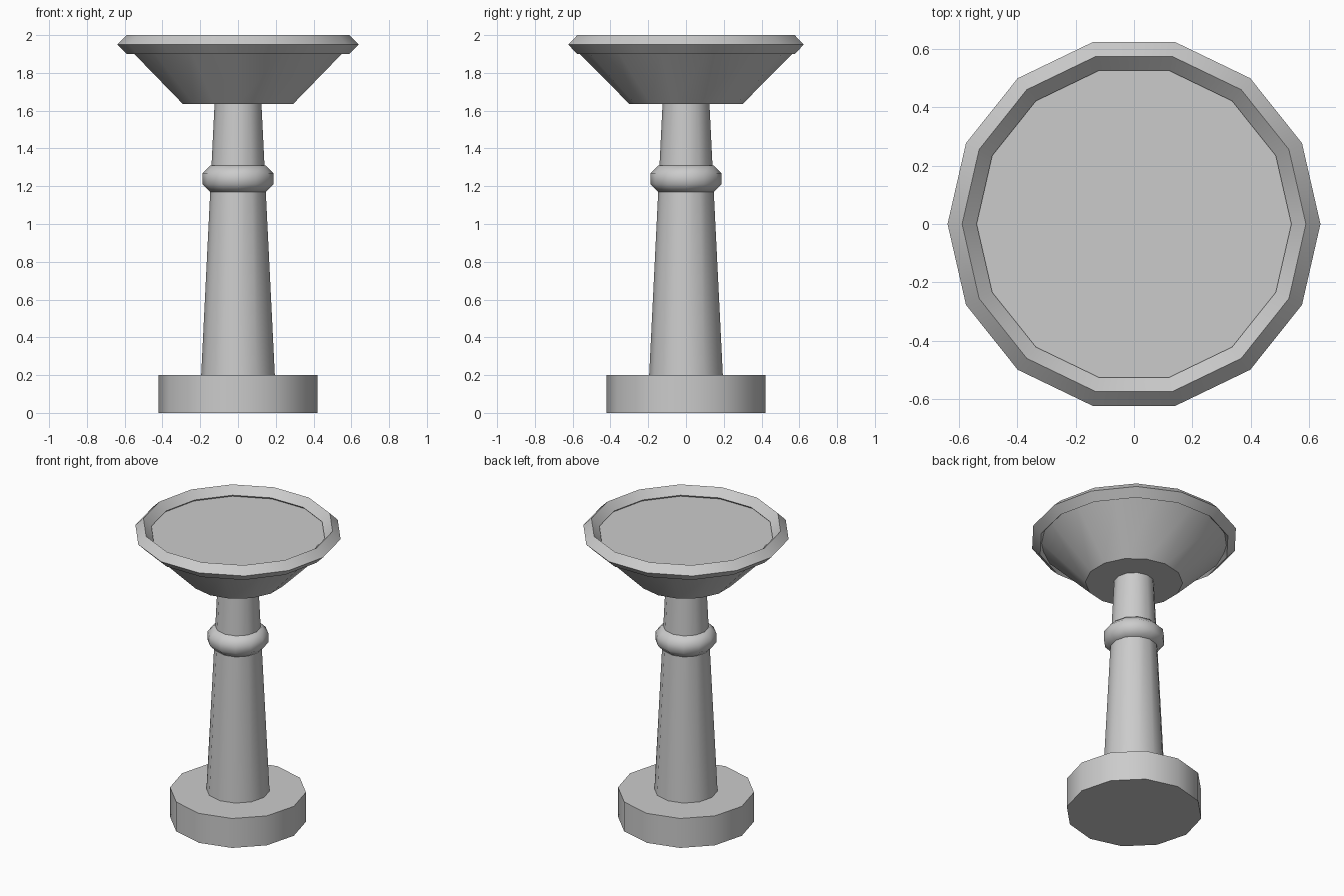
import bpy, bmesh, math

if "Cube" in bpy.data.objects:
    bpy.data.objects.remove(bpy.data.objects["Cube"])

# One plain grey stone colour
stone = bpy.data.materials.new("grey stone")
stone.diffuse_color = (0.6, 0.6, 0.6, 1)
stone.use_nodes = True
stone.node_tree.nodes["Principled BSDF"].inputs["Base Color"].default_value = stone.diffuse_color


def lathe(name, profile, sides, start=0.0, closed=False, angle=30):
    """Revolve (radius, z) points round z; closed joins last ring to first, else caps ends."""
    bm = bmesh.new()
    rings = []
    for r, z in profile:
        rings.append([bm.verts.new((r * math.cos(start + math.tau * i / sides),
                                    r * math.sin(start + math.tau * i / sides), z))
                      for i in range(sides)])
    pairs = list(zip(rings, rings[1:]))
    if closed:
        pairs.append((rings[-1], rings[0]))
    else:
        bm.faces.new(rings[0][::-1])
        bm.faces.new(rings[-1])
    for a, b in pairs:
        for i in range(sides):
            j = (i + 1) % sides
            bm.faces.new((a[i], a[j], b[j], b[i]))
    bmesh.ops.recalc_face_normals(bm, faces=bm.faces)
    mesh = bpy.data.meshes.new(name)
    bm.to_mesh(mesh)
    bm.free()
    mesh.materials.append(stone)
    obj = bpy.data.objects.new(name, mesh)
    bpy.context.collection.objects.link(obj)
    bpy.ops.object.select_all(action='DESELECT')
    obj.select_set(True)
    bpy.context.view_layer.objects.active = obj
    bpy.ops.object.shade_smooth_by_angle(angle=math.radians(angle))
    return obj


def section(radius, z, minor, count, turn=0.0):
    """Regular polygon cross-section for a ring."""
    return [(radius + minor * math.cos(turn + math.tau * k / count),
             z + minor * math.sin(turn + math.tau * k / count)) for k in range(count)]


# Foot and tapered column
lathe("base", [(0.42, 0), (0.42, 0.2)], 12)
lathe("column", [(0.195, 0.2), (0.124, 1.64)], 12)

# Rounded collar with an octagonal section
lathe("collar", section(0.118, 1.24, 0.0758, 8, math.pi / 8), 12, closed=True, angle=50)

# Bowl, a flared solid with a flat top, one corner on the y axis
lathe("bowl", [(0.3, 1.636), (0.6, 1.937)], 14, start=math.pi / 2)

# Rim with a diamond section, one corner on the x axis
lathe("rim", section(0.59, 1.95, 0.05, 4), 14, closed=True)
